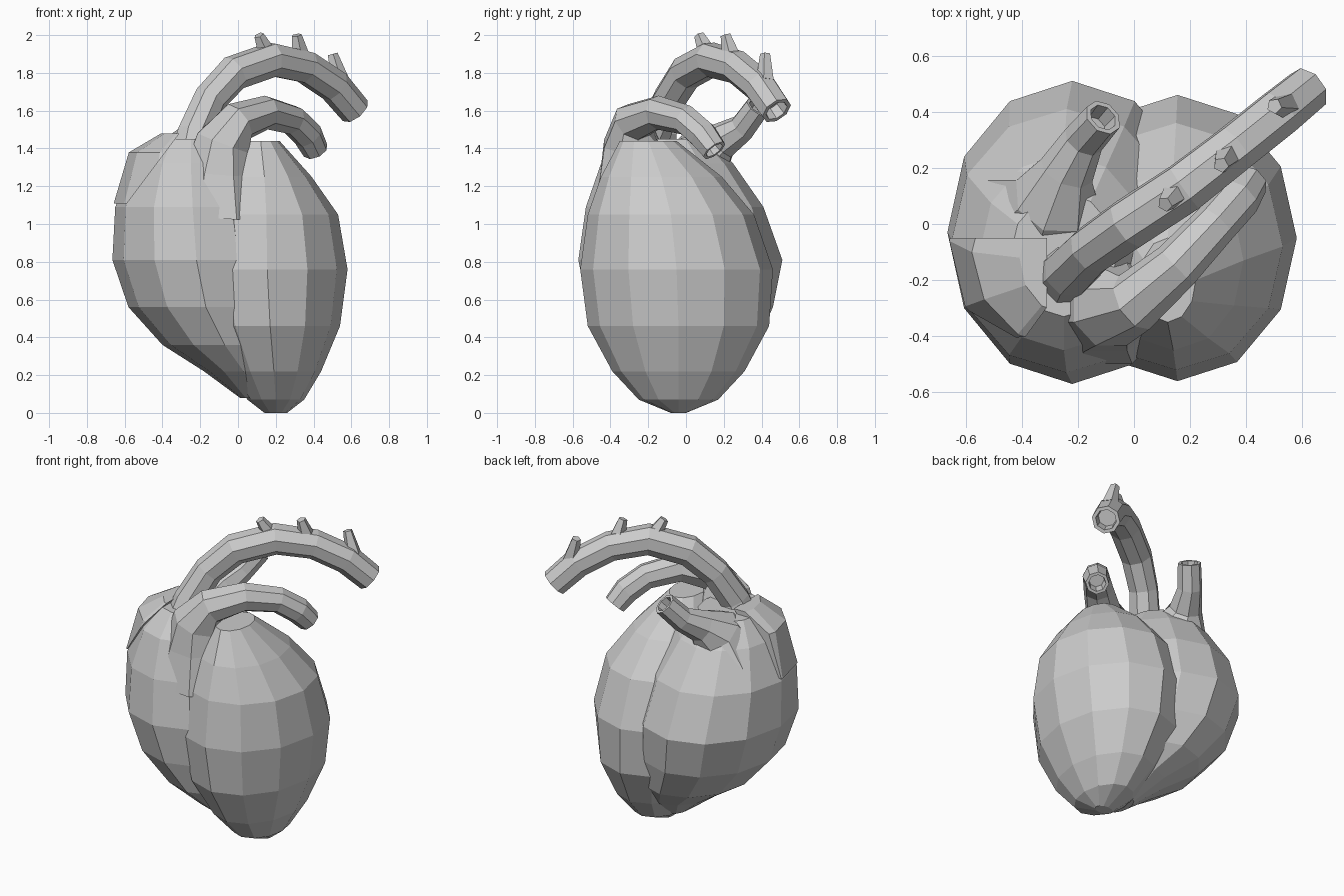
import bpy, bmesh, math
from mathutils import Vector

cube = bpy.data.objects.get("Cube")
if cube:
    bpy.data.objects.remove(cube)

grey = bpy.data.materials.new("light_grey")
grey.use_nodes = True
tone = (0.6, 0.6, 0.6, 1)
grey.diffuse_color = tone
bsdf = grey.node_tree.nodes["Principled BSDF"]
bsdf.inputs["Base Color"].default_value = tone
bsdf.inputs["Roughness"].default_value = 0.8


def finish(name, bm):
    bmesh.ops.recalc_face_normals(bm, faces=bm.faces)
    mesh = bpy.data.meshes.new(name)
    bm.to_mesh(mesh)
    bm.free()
    mesh.materials.append(grey)
    obj = bpy.data.objects.new(name, mesh)
    bpy.context.collection.objects.link(obj)
    return obj


def skin(rings):
    """Bridge a list of point rings into a closed flat-faced surface."""
    bm = bmesh.new()
    loops = [[bm.verts.new(p) for p in ring] for ring in rings]
    n = len(loops[0])
    for low, high in zip(loops, loops[1:]):
        for i in range(n):
            j = (i + 1) % n
            bm.faces.new((low[i], low[j], high[j], high[i]))
    bm.faces.new(loops[0][::-1])
    bm.faces.new(loops[-1])
    return bm


def lobe_rings(levels, grow=0.0, sides=12):
    """Elliptical rings; each level is z, centre x, centre y, radius x, radius y."""
    angles = [math.tau * i / sides for i in range(sides)]
    return [[(cx + (rx + grow) * math.cos(a), cy + (ry + grow) * math.sin(a), z + grow * 0.5)
             for a in angles] for z, cx, cy, rx, ry in levels]


def tube(name, path, sides=8, hollow=True):
    """Sweep a polygon along points of x, y, z, radius, with an open mouth at the end."""
    pts = [Vector(p[:3]) for p in path]
    radii = [p[3] for p in path]
    rings = []
    side = None
    for i, p in enumerate(pts):
        axis = (pts[min(i + 1, len(pts) - 1)] - pts[max(i - 1, 0)]).normalized()
        side = Vector((1, -1, 0)) if side is None else side
        side = (side - axis * side.dot(axis)).normalized()
        other = axis.cross(side)

        def ring(radius, shift=0.0):
            return [p + axis * shift + radius * (side * math.cos(a) + other * math.sin(a))
                    for a in (math.tau * (k + 0.5) / sides for k in range(sides))]
        rings.append(ring(radii[i]))
    if hollow:
        rings.append(ring(radii[-1] * 0.74))
        rings.append(ring(radii[-1] * 0.66, -0.07))
    return finish(name, skin(rings))


# Two main chambers
left_levels = [
    (0.00, 0.20, -0.04, 0.06, 0.04),
    (0.07, 0.20, -0.04, 0.15, 0.21),
    (0.22, 0.19, -0.04, 0.25, 0.35),
    (0.46, 0.17, -0.04, 0.37, 0.48),
    (0.76, 0.155, -0.05, 0.425, 0.51),
    (1.05, 0.15, -0.08, 0.38, 0.44),
    (1.25, 0.14, -0.13, 0.25, 0.32),
    (1.44, 0.12, -0.20, 0.10, 0.15)]
right_levels = [
    (0.08, 0.07, -0.04, 0.06, 0.10),
    (0.22, 0.03, -0.04, 0.21, 0.27),
    (0.36, -0.07, -0.03, 0.33, 0.40),
    (0.56, -0.17, -0.03, 0.41, 0.49),
    (0.81, -0.22, -0.03, 0.445, 0.54),
    (1.09, -0.24, -0.06, 0.41, 0.47),
    (1.32, -0.25, -0.10, 0.30, 0.35),
    (1.45, -0.25, -0.11, 0.19, 0.22)]
finish("left_ventricle", skin(lobe_rings(left_levels)))
finish("right_ventricle", skin(lobe_rings(right_levels)))

# Overlapping flap on the upper front of the right chamber
flap_levels = [
    (1.10, -0.24, -0.06, 0.40, 0.45),
    (1.37, -0.25, -0.10, 0.31, 0.32),
    (1.47, -0.25, -0.12, 0.14, 0.18)]
bm = skin(lobe_rings(flap_levels, 0.018))
cuts = [((0, -0.05, 0), (0, 1, 0)), ((-0.49, 0, 1.24), (0.8, 0, -0.6)), ((-0.31, 0, 0), (1, 0, 0))]
for point, normal in cuts:
    bmesh.ops.bisect_plane(bm, geom=bm.verts[:] + bm.edges[:] + bm.faces[:],
                           plane_co=point, plane_no=normal, clear_outer=True)
    bmesh.ops.holes_fill(bm, edges=[e for e in bm.edges if e.is_boundary])
finish("right_auricle", bm)

# Great vessels
tube("aorta", [
    (-0.24, -0.19, 1.36, 0.13), (-0.23, -0.17, 1.48, 0.095), (-0.15, -0.09, 1.66, 0.09),
    (-0.02, 0.00, 1.80, 0.095), (0.18, 0.13, 1.87, 0.095), (0.36, 0.27, 1.83, 0.09),
    (0.51, 0.39, 1.73, 0.09), (0.62, 0.48, 1.60, 0.085)])
tube("pulmonary_artery", [
    (-0.11, -0.25, 1.05, 0.27), (-0.10, -0.27, 1.28, 0.20), (-0.08, -0.29, 1.43, 0.155),
    (0.00, -0.28, 1.54, 0.11), (0.15, -0.15, 1.59, 0.09), (0.29, 0.00, 1.55, 0.08),
    (0.37, 0.09, 1.47, 0.08), (0.41, 0.15, 1.39, 0.07)])
tube("vena_cava", [
    (-0.27, 0.06, 1.24, 0.27), (-0.27, 0.10, 1.38, 0.16), (-0.24, 0.19, 1.44, 0.10),
    (-0.18, 0.30, 1.51, 0.075), (-0.11, 0.38, 1.62, 0.07)])

# Short branches along the top of the arch
branches = [((0.15, 0.11, 1.91), (0.11, 0.07, 2.0)),
            ((0.33, 0.24, 1.89), (0.31, 0.21, 2.0)),
            ((0.54, 0.42, 1.76), (0.50, 0.42, 1.9))]
for number, (base, tip) in enumerate(branches, 1):
    tube(f"arch_branch_{number}", [(*base, 0.05), (*tip, 0.028)], sides=5, hollow=False)
